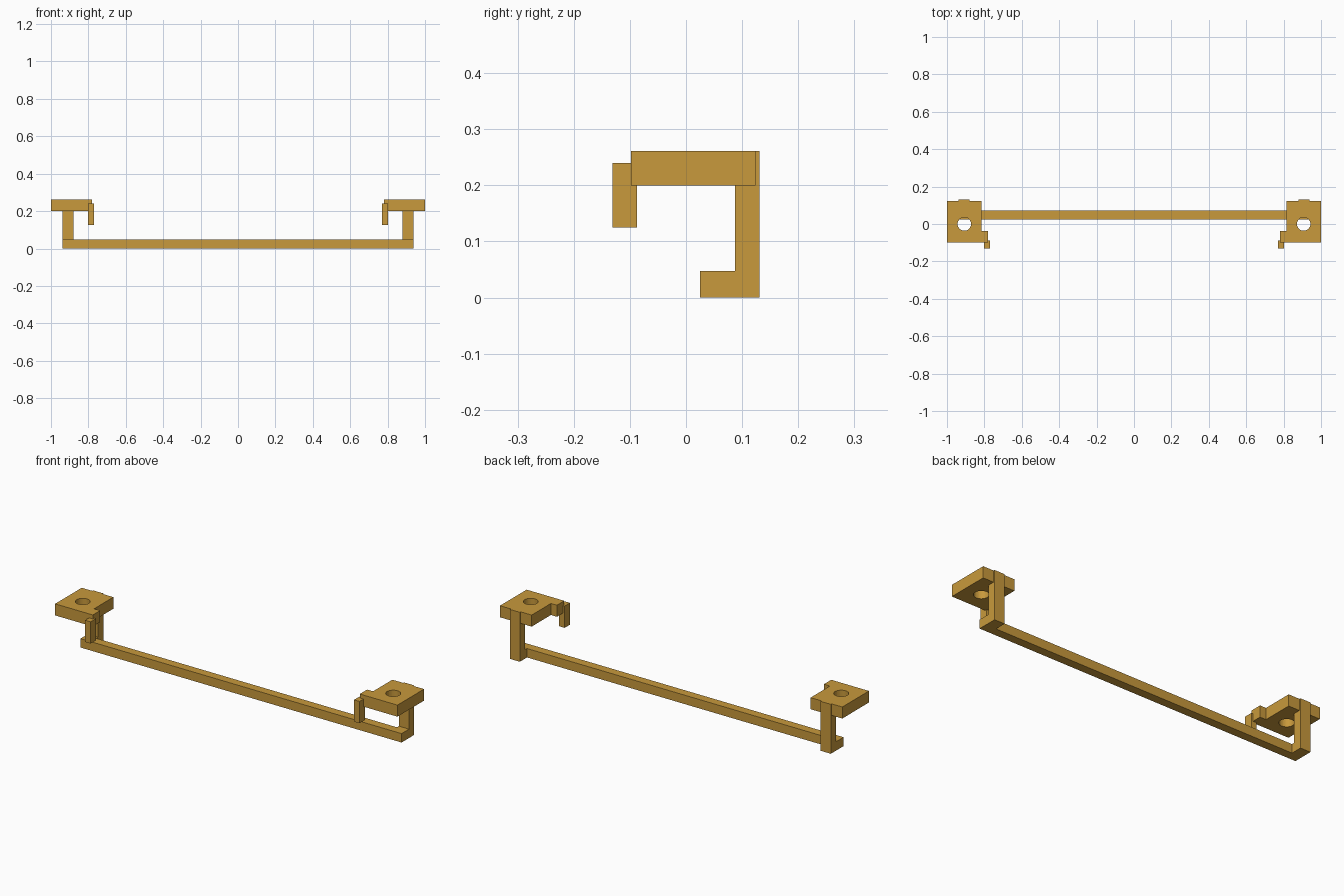
import bpy, math

if "Cube" in bpy.data.objects:
    bpy.data.objects.remove(bpy.data.objects["Cube"])


def prism(name, loops, low, high, axis="Z"):
    """Extrude closed 2D loops (later loops are holes) along Z, or (y, z) loops along X."""
    curve = bpy.data.curves.new(name, "CURVE")
    curve.dimensions = "2D"
    curve.fill_mode = "BOTH"
    curve.extrude = (high - low) / 2
    for loop in loops:
        spline = curve.splines.new("POLY")
        spline.points.add(len(loop) - 1)
        for point, (u, v) in zip(spline.points, loop):
            point.co = (u, v, 0, 1)
        spline.use_cyclic_u = True
        spline.use_smooth = False
    obj = bpy.data.objects.new(name, curve)
    bpy.context.collection.objects.link(obj)
    mid = (low + high) / 2
    if axis == "X":
        obj.rotation_euler = (math.pi / 2, 0, math.pi / 2)
        obj.location.x = mid
    else:
        obj.location.z = mid
    bpy.ops.object.select_all(action="DESELECT")
    obj.select_set(True)
    bpy.context.view_layer.objects.active = obj
    bpy.ops.object.convert(target="MESH")
    obj = bpy.context.object
    obj.name = name
    obj.data.materials.append(brass)
    return obj


def rect(a0, a1, b0, b1):
    return [(a0, b0), (a1, b0), (a1, b1), (a0, b1)]


brass = bpy.data.materials.new("brass")
brass.diffuse_color = (0.58, 0.32, 0.045, 1)
brass.use_nodes = True
brass.node_tree.nodes["Principled BSDF"].inputs["Base Color"].default_value = brass.diffuse_color

# Long bar joining both ends
prism("bar", [rect(0.025, 0.071, 0, 0.047)], -0.938, 0.938, "X")

for side, s in (("left", -1), ("right", 1)):
    # Mounting plate with inner tab, rear bump over the post, and screw hole
    outline = [(1, -0.098), (1, 0.124), (0.938, 0.124), (0.938, 0.131),
               (0.879, 0.131), (0.879, 0.124), (0.815, 0.124),
               (0.815, -0.037), (0.78, -0.037), (0.78, -0.098)]
    hole = [(0.907 + 0.036 * math.cos(i * math.tau / 32),
             0.036 * math.sin(i * math.tau / 32)) for i in range(32)]
    prism(side + "_plate", [[(s * x, y) for x, y in loop] for loop in (outline, hole)],
          0.2, 0.261)

    # Rear post with a foot reaching forward to the bar
    post = [(0.071, 0), (0.131, 0), (0.131, 0.2), (0.087, 0.2),
            (0.087, 0.047), (0.071, 0.047)]
    x0, x1 = sorted((s * 0.879, s * 0.938))
    prism(side + "_post", [post], x0, x1, "X")

    # Downward finger on the front of the tab
    x0, x1 = sorted((s * 0.77, s * 0.802))
    prism(side + "_finger", [rect(x0, x1, -0.131, -0.087)], 0.125, 0.24)
